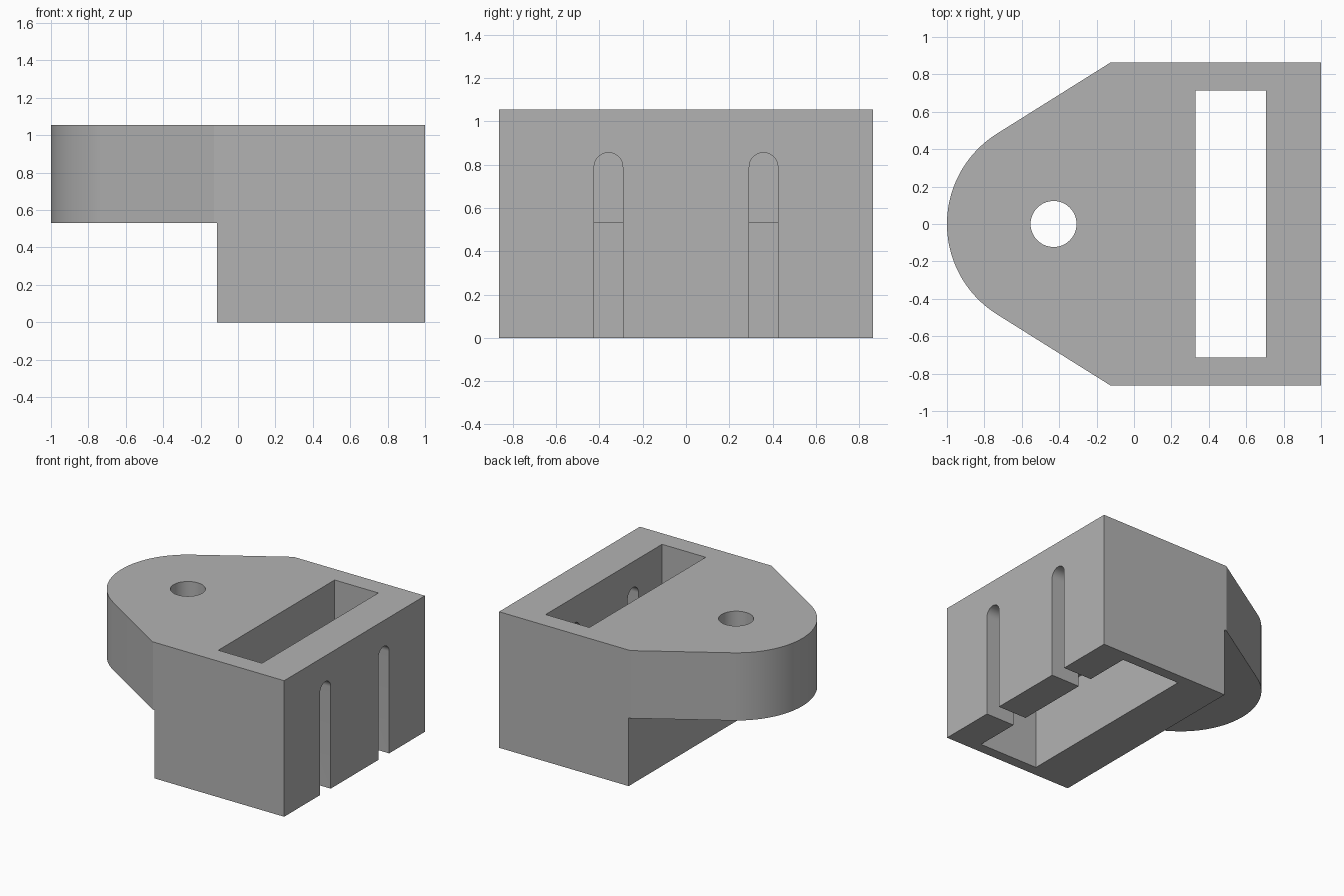
import bpy
import bmesh
from math import acos, atan2, cos, hypot, pi, radians, sin
from mathutils import Vector

default_cube = bpy.data.objects.get("Cube")
if default_cube:
    bpy.data.objects.remove(default_cube, do_unlink=True)

HEIGHT, LEDGE, HALF = 1.055, 0.53, 0.8625
HOLE_X = -0.43
SHOULDER_X = -0.127

grey = bpy.data.materials.new("grey plastic")
grey.use_nodes = True
grey.diffuse_color = (0.45, 0.45, 0.45, 1)
grey.node_tree.nodes["Principled BSDF"].inputs["Base Color"].default_value = grey.diffuse_color


def prism(name, points, direction):
    """Extrude a flat 3D outline along a direction."""
    bm = bmesh.new()
    face = bm.faces.new([bm.verts.new(p) for p in points])
    ext = bmesh.ops.extrude_face_region(bm, geom=[face])
    moved = [g for g in ext["geom"] if isinstance(g, bmesh.types.BMVert)]
    bmesh.ops.translate(bm, verts=moved, vec=Vector(direction))
    bmesh.ops.recalc_face_normals(bm, faces=bm.faces)
    mesh = bpy.data.meshes.new(name)
    bm.to_mesh(mesh)
    bm.free()
    mesh.materials.append(grey)
    obj = bpy.data.objects.new(name, mesh)
    bpy.context.collection.objects.link(obj)
    return obj


def box(name, x0, x1, y0, y1, z0, z1):
    return prism(name, [(x0, y0, z0), (x1, y0, z0), (x1, y1, z0), (x0, y1, z0)], (0, 0, z1 - z0))


def arc(cx, cy, r, a0, a1, n):
    return [(cx + r * cos(a0 + (a1 - a0) * i / n), cy + r * sin(a0 + (a1 - a0) * i / n))
            for i in range(n + 1)]


# Body outline: straight sides, then tangents running into a round nose
nose_r = 1 + HOLE_X
dx = SHOULDER_X - HOLE_X
tangent = atan2(HALF, dx) + acos(nose_r / hypot(dx, HALF))
outline = [(1, -HALF), (1, HALF), (SHOULDER_X, HALF)]
outline += arc(HOLE_X, 0, nose_r, tangent, 2 * pi - tangent, 40)
outline.append((SHOULDER_X, -HALF))
body = prism("bracket_body", [(x, y, 0) for x, y in outline], (0, 0, HEIGHT))

# Cutters: underside of the nose, bolt hole, stepped pocket
cutters = [box("nose_relief_cutter", -2, -0.112, -2, 2, -1, LEDGE)]
circle = arc(HOLE_X, 0, 0.123, 0, 2 * pi, 48)[:-1]
cutters.append(prism("bolt_hole_cutter", [(x, y, 0.2) for x, y in circle], (0, 0, 1.5)))
cutters.append(box("upper_pocket_cutter", 0.33, 0.705, -0.713, 0.713, 0.3, 1.5))
cutters.append(box("lower_pocket_cutter", 0.25, 0.755, -0.78, 0.78, -0.5, LEDGE))

# Two round-topped slots through the end wall
for side, label in ((-1, "right"), (1, "left")):
    cy, r = side * 0.358, 0.066
    arch = [(cy + r, -0.5)] + arc(cy, 0.789, r, 0, pi, 24) + [(cy - r, -0.5)]
    cutters.append(prism(label + "_slot_cutter", [(0.5, y, z) for y, z in arch], (1, 0, 0)))

for cutter in cutters:
    cutter.hide_render = True
    mod = body.modifiers.new(cutter.name, "BOOLEAN")
    mod.operation = "DIFFERENCE"
    mod.solver = "EXACT"
    mod.object = cutter

# Bake the cuts, then drop the cutters
depsgraph = bpy.context.evaluated_depsgraph_get()
baked = bpy.data.meshes.new_from_object(body.evaluated_get(depsgraph))
body.modifiers.clear()
body.data = baked
for cutter in cutters:
    bpy.data.objects.remove(cutter, do_unlink=True)

# Smooth the curved walls, keep corners sharp
for obj in bpy.context.selected_objects:
    obj.select_set(False)
body.select_set(True)
bpy.context.view_layer.objects.active = body
bpy.ops.object.shade_smooth_by_angle(angle=radians(20))
